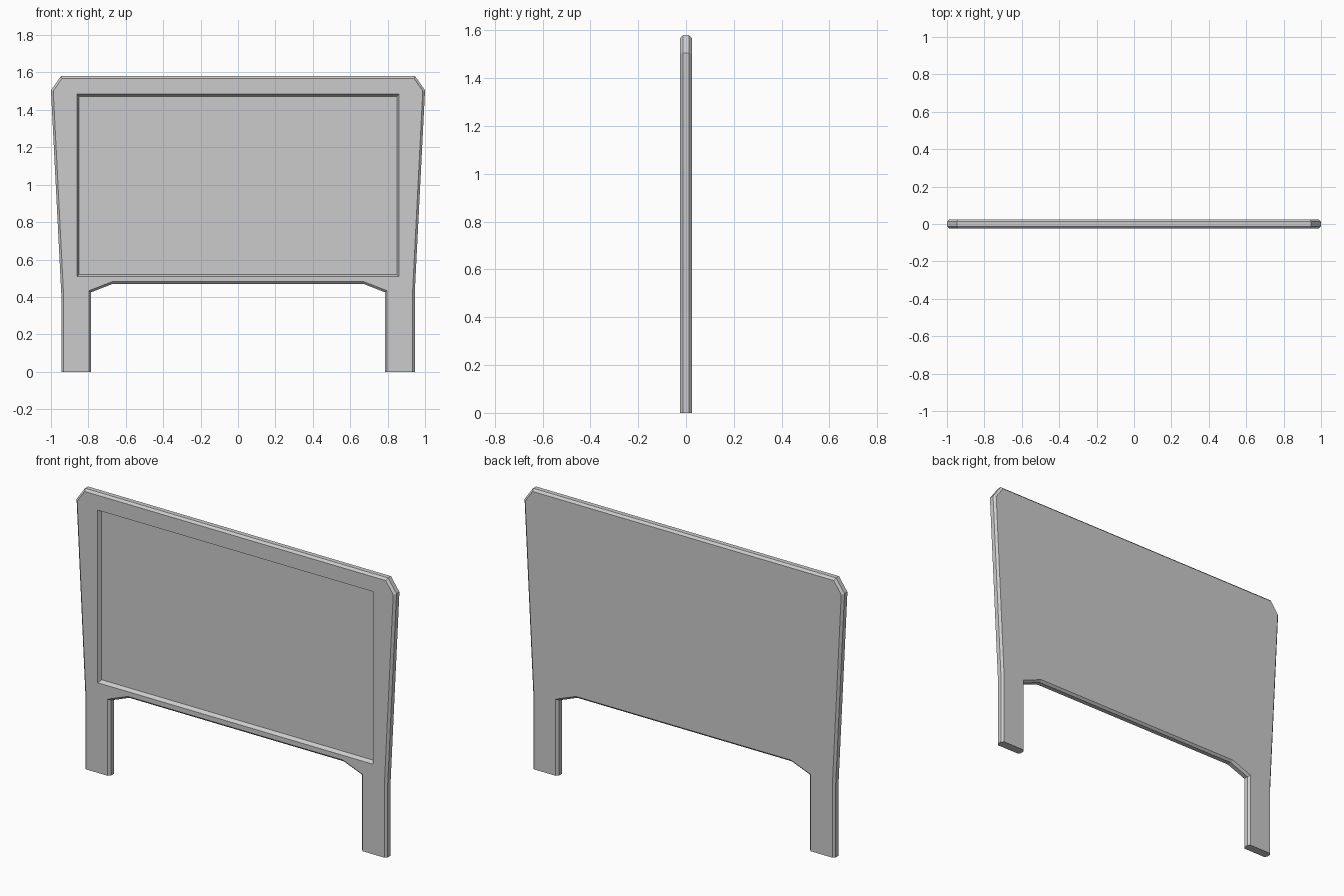
import bpy, bmesh

if "Cube" in bpy.data.objects:
    bpy.data.objects.remove(bpy.data.objects["Cube"])

HALF = 0.025      # half thickness of the board
BEVEL = 0.012     # chamfer along the outline


def finish(bm, name):
    bmesh.ops.recalc_face_normals(bm, faces=bm.faces[:])
    mesh = bpy.data.meshes.new(name)
    bm.to_mesh(mesh)
    bm.free()
    obj = bpy.data.objects.new(name, mesh)
    bpy.context.collection.objects.link(obj)
    return obj


# Headboard: mirrored outline, extruded through its thickness
right = [(0.67, 0.47), (0.785, 0.425), (0.785, 0), (0.945, 0),
         (0.945, 0.42), (1.0, 1.505), (0.947, 1.58)]
outline = right + [(-x, z) for x, z in reversed(right)]

bm = bmesh.new()
front = bm.faces.new([bm.verts.new((x, -HALF, z)) for x, z in outline])
ext = bmesh.ops.extrude_face_region(bm, geom=[front], use_keep_orig=True)
for v in ext["geom"]:
    if isinstance(v, bmesh.types.BMVert):
        v.co.y = HALF
bmesh.ops.recalc_face_normals(bm, faces=bm.faces[:])

# Chamfer front and back rims, leaving the soles of the legs sharp
rims = [e for e in bm.edges
        if e.verts[0].co.y == e.verts[1].co.y
        and max(v.co.z for v in e.verts) > 0.01]
bmesh.ops.bevel(bm, geom=rims, offset=BEVEL, offset_type='OFFSET',
                segments=1, affect='EDGES', clamp_overlap=True)
headboard = finish(bm, "headboard")

# Cutter for the recessed panel: a tapered block with sloping sides
bm = bmesh.new()
loops = []
for grow, y in ((0.0125, -HALF - 0.02), (-0.0125, -HALF + 0.02)):
    x, z0, z1 = 0.8605 + grow - 0.0005, 0.51 - grow, 1.484 + grow
    if grow < 0:
        x, z0, z1 = 0.849, 0.521, 1.473
    else:
        x, z0, z1 = 0.871, 0.497, 1.495
    loops.append([bm.verts.new((a, y, b))
                  for a, b in ((-x, z0), (x, z0), (x, z1), (-x, z1))])
bm.faces.new(loops[0])
bm.faces.new(loops[1])
for i in range(4):
    j = (i + 1) % 4
    bm.faces.new((loops[0][i], loops[0][j], loops[1][j], loops[1][i]))
cutter = finish(bm, "panel_cutter")
cutter.hide_render = True

# Cut the recess and remove the helper
cut = headboard.modifiers.new("panel_recess", 'BOOLEAN')
cut.operation = 'DIFFERENCE'
cut.solver = 'EXACT'
cut.object = cutter
bpy.context.view_layer.objects.active = headboard
headboard.select_set(True)
bpy.ops.object.modifier_apply(modifier=cut.name)
bpy.data.objects.remove(cutter)
